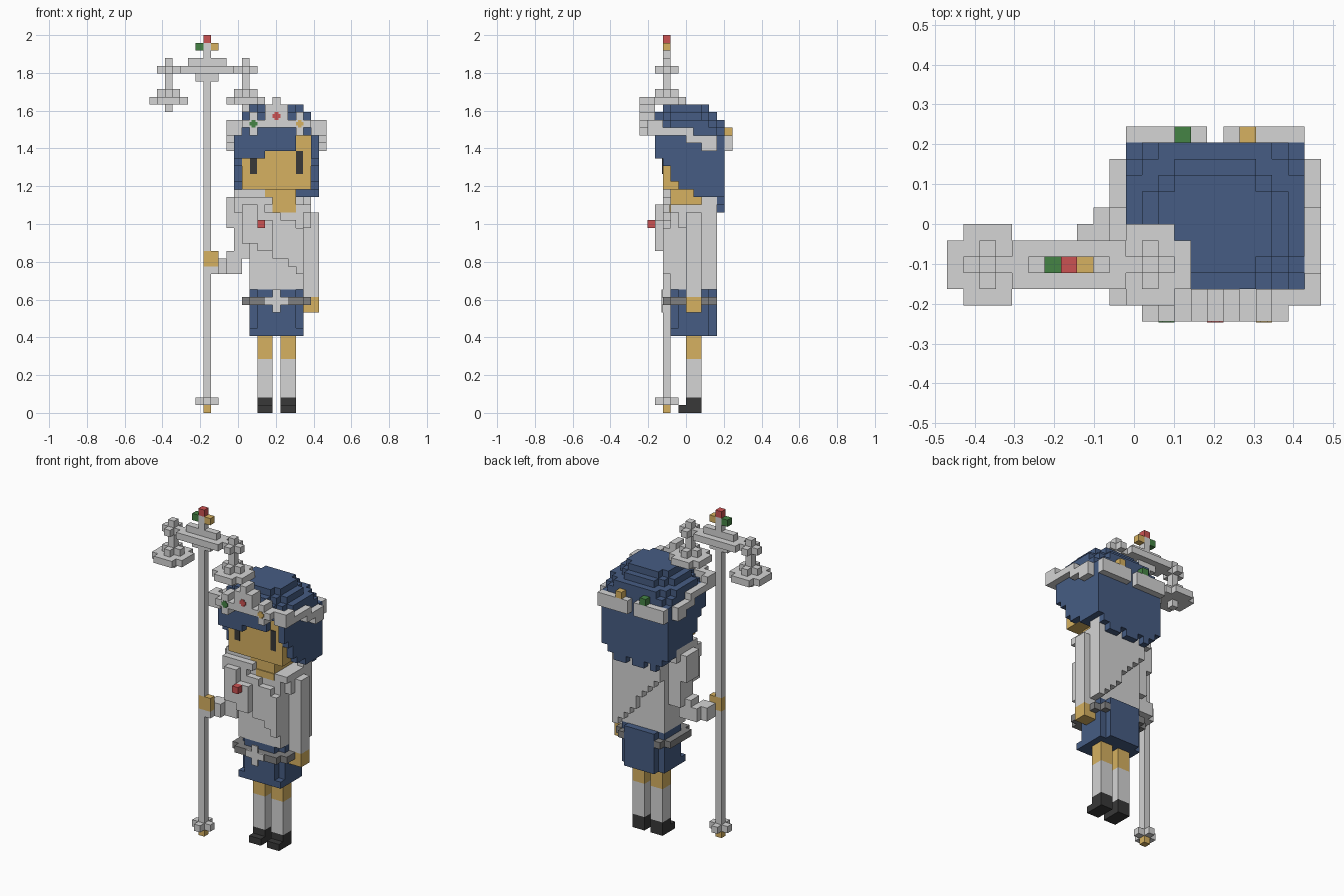
import bpy, bmesh
from itertools import product
from mathutils import Vector

if "Cube" in bpy.data.objects:
    bpy.data.objects.remove(bpy.data.objects["Cube"])

U = 2 / 49                      # block size
ORIGIN = Vector((-11.5, -6, 0))  # block grid corner


def material(name, rgb):
    m = bpy.data.materials.new(name)
    m.use_nodes = True
    m.diffuse_color = (*rgb, 1)
    m.node_tree.nodes["Principled BSDF"].inputs["Base Color"].default_value = (*rgb, 1)
    return m


GREY = material("light grey", (0.66, 0.66, 0.66))
BELT = material("mid grey", (0.22, 0.22, 0.22))
DARK = material("charcoal", (0.04, 0.04, 0.04))
BLUE = material("navy blue", (0.061, 0.108, 0.228))
GOLD = material("tan gold", (0.67, 0.44, 0.12))
RED = material("red", (0.60, 0.085, 0.085))
GREEN = material("green", (0.06, 0.23, 0.06))


def finish(name, mat, bm):
    mesh = bpy.data.meshes.new(name)
    bm.to_mesh(mesh)
    bm.free()
    mesh.materials.append(mat)
    ob = bpy.data.objects.new(name, mesh)
    bpy.context.collection.objects.link(ob)
    return ob


def cells_of(boxes):
    return {c for x0, x1, y0, y1, z0, z1 in boxes
            for c in product(range(x0, x1), range(y0, y1), range(z0, z1))}


def blocks(name, mat, boxes, carve=()):
    """Union of block boxes (x0,x1,y0,y1,z0,z1) as one outer skin."""
    cells = cells_of(boxes) - cells_of(carve)
    bm = bmesh.new()
    verts = {}
    for c in cells:
        for axis, side in product(range(3), (0, 1)):
            n = list(c)
            n[axis] += 2 * side - 1
            if tuple(n) in cells:
                continue
            a, b = (axis + 1) % 3, (axis + 2) % 3
            loop = []
            for da, db in ((0, 0), (1, 0), (1, 1), (0, 1)):
                p = list(c)
                p[axis] += side
                p[a] += da
                p[b] += db
                p = tuple(p)
                if p not in verts:
                    verts[p] = bm.verts.new((Vector(p) + ORIGIN) * U)
                loop.append(verts[p])
            bm.faces.new(loop if side else loop[::-1])
    bmesh.ops.dissolve_limit(bm, angle_limit=0.01, verts=bm.verts, edges=bm.edges)
    return finish(name, mat, bm)


def plate(name, mat, boxes):
    """Thin boxes with free positions, in block units."""
    bm = bmesh.new()
    for x0, x1, y0, y1, z0, z1 in boxes:
        vs = bmesh.ops.create_cube(bm, size=1)["verts"]
        for v in vs:
            p = Vector((x0 if v.co.x < 0 else x1, y0 if v.co.y < 0 else y1,
                        z0 if v.co.z < 0 else z1))
            v.co = (p + ORIGIN) * U
    return finish(name, mat, bm)


def octo(x0, x1, y0, y1, z0, z1, steps=1):
    """Box with stepped corners, as a list of boxes."""
    return [(x0 + s, x1 - s, y0 + steps - s, y1 - steps + s, z0, z1)
            for s in range(steps + 1)]


# Staff with a balance beam on top
blocks("staff_tip", GOLD, [(7, 8, 3, 4, 0, 1)])
blocks("staff_pole", GREY, [(7, 8, 3, 4, 1, 19), (6, 9, 3, 4, 1, 2), (7, 8, 2, 5, 1, 2),
                            (7, 8, 3, 4, 21, 48), (6, 9, 3, 4, 43, 44)])
blocks("balance_beam", GREY, [(1, 14, 3, 4, 44, 45), (4, 11, 2, 5, 44, 45),
                              (5, 10, 3, 4, 45, 46)])
for side, x in (("right", 2), ("left", 12)):
    blocks(side + "_pan", GREY, octo(x - 2, x + 3, 1, 6, 40, 41) + [
        (x, x + 1, 3, 4, 39, 46), (x - 1, x + 2, 3, 4, 41, 42),
        (x, x + 1, 2, 5, 41, 42), (x, x + 1, 2, 5, 44, 45)])
blocks("staff_gem_top", RED, [(7, 8, 3, 4, 48, 49)])
blocks("staff_gem_right", GREEN, [(6, 7, 3, 4, 47, 48)])
blocks("staff_gem_left", GOLD, [(8, 9, 3, 4, 47, 48)])

# Legs
for side, x in (("right", 14), ("left", 17)):
    blocks(side + "_shoe", DARK, [(x, x + 2, 5, 8, 0, 1), (x, x + 2, 6, 8, 1, 2)])
    blocks(side + "_sock", GREY, [(x, x + 2, 6, 8, 2, 7)])
    blocks(side + "_thigh", GOLD, [(x, x + 2, 6, 8, 7, 10)])

# Skirt and belt
blocks("skirt", BLUE, [(13, 20, 4, 9, 10, 11), (14, 19, 9, 10, 10, 11)]
       + octo(13, 20, 4, 10, 11, 16))
blocks("belt", BELT, octo(12, 21, 3, 10, 14, 15))
plate("belt_emblem", GREY, [(16, 17, 2.8, 3, 13, 16), (15, 18, 2.82, 3, 14, 15)])

# Torso with a diagonal drape on front and back
blocks("torso", GREY, [(13, 20, 4, 9, 16, 27)])
front = [(x, x + 1, 3, 4, 22 - (x - 13) * 2 // 3, 27 - (x - 13) // 2) for x in range(13, 20)]
back = [(x, x + 1, 9, 10, 24 - (x - 13) * 5 // 4, 28) for x in range(13, 21)]
folds = [(12, 14, 2, 4, 22, 27), (14, 16, 2, 4, 21, 25), (11, 15, 3, 5, 26, 28),
         (20, 21, 8, 9, 16, 28)]
blocks("drape", GREY, front + back + folds)
blocks("collar", GREY, [(11, 15, 4, 9, 27, 29), (13, 16, 3, 4, 27, 28),
                        (19, 21, 4, 9, 26, 27)])
blocks("brooch", RED, [(14, 15, 1, 2, 24, 25)])
plate("neckline", GOLD, [(16, 19, 3.85, 4, 26, 27)])

# Arms
blocks("left_arm", GREY, [(20, 22, 6, 8, 15, 26), (20, 21, 5, 8, 24, 27)])
blocks("left_hand", GOLD, [(20, 22, 6, 8, 13, 15)])
blocks("right_arm", GREY, [(10, 13, 5, 8, 24, 28), (11, 13, 5, 8, 20, 24),
                           (9, 12, 5, 7, 18, 20), (10, 12, 5, 7, 19, 21),
                           (8, 10, 4, 6, 18, 20), (8, 9, 3, 5, 18, 19)])
blocks("right_hand", GOLD, [(7, 9, 3, 4, 19, 21)])

# Head and face
FACE = (12, 21, 3, 9, 29, 36)
blocks("neck", GOLD, [(15, 19, 4, 9, 27, 29)])
blocks("head", GOLD, [FACE])
plate("eyes", DARK, [(x, x + .9, 2.9, 3, 31, top) for x, top in ((13.05, 33), (19.05, 34))])

# Hair: rounded cap layers, long sides and back, fringe
hair = octo(13, 20, 3, 9, 39, 40) + octo(12, 21, 2, 10, 38, 39, 2)
hair += octo(11, 22, 2, 11, 37, 38, 2) + octo(11, 22, 2, 11, 36, 37)
hair += [(11, 22, 9, 11, 28, 36), (11, 22, 7, 11, 28, 29)]
for x in (11, 21):
    hair += [(x, x + 1, 2, 9, 33, 36), (x, x + 1, 3, 9, 32, 33),
             (x, x + 1, 4, 9, 30, 32), (x, x + 1, 5, 9, 29, 30)]
hair += [(12, 21, 9, 11, 27, 28)]
hair += [(x, x + 1, 10, 11, 26, 27) for x in (13, 15, 16, 18, 19)]
hair += [(12, 15, 2, 3, 33, 36), (15, 19, 2, 3, 34, 36)]
blocks("hair", BLUE, hair, carve=[FACE])

# Tilted circlet, lower at the back
circlet = [(11, 22, 1, 2, 37, 38), (12, 21, 0, 1, 37, 38)]
for x in (10, 22):
    circlet += [(x, x + 1, 2, 7, 36, 37), (x, x + 1, 6, 9, 35, 36), (x, x + 1, 8, 10, 34, 36)]
for x in (11, 21):
    circlet += [(x, x + 1, 1, 2, 36, 38), (x, x + 1, 11, 12, 34, 36),
                (10 if x == 11 else 22, 11 if x == 11 else 23, 1, 3, 36, 38)]
circlet += [(12, 16, 11, 12, 34, 36), (17, 21, 11, 12, 34, 36)]
blocks("circlet", GREY, circlet)

# Flowers on the circlet front with jewelled centres
for name, mat, x, z in (("right", GREEN, 13, 37), ("middle", RED, 16, 38), ("left", GOLD, 19, 37)):
    tall = 1 if name == "middle" else 0
    blocks(name + "_flower", GREY, [(x - 1, x + 2, 0, 2, z - tall, z + 1 + tall),
                                    (x, x + 1, 0, 2, z - 1, z + 2 + tall)])
    plate(name + "_flower_jewel", mat, [(x, x + 1, -.05, 0, z + .25, z + .75),
                                        (x + .25, x + .75, -.06, 0, z, z + 1)])

# Jewels at the back of the circlet
blocks("back_jewel_right", GREEN, [(14, 15, 11, 12, 36, 37)])
blocks("back_jewel_left", GOLD, [(18, 19, 11, 12, 36, 37)])
